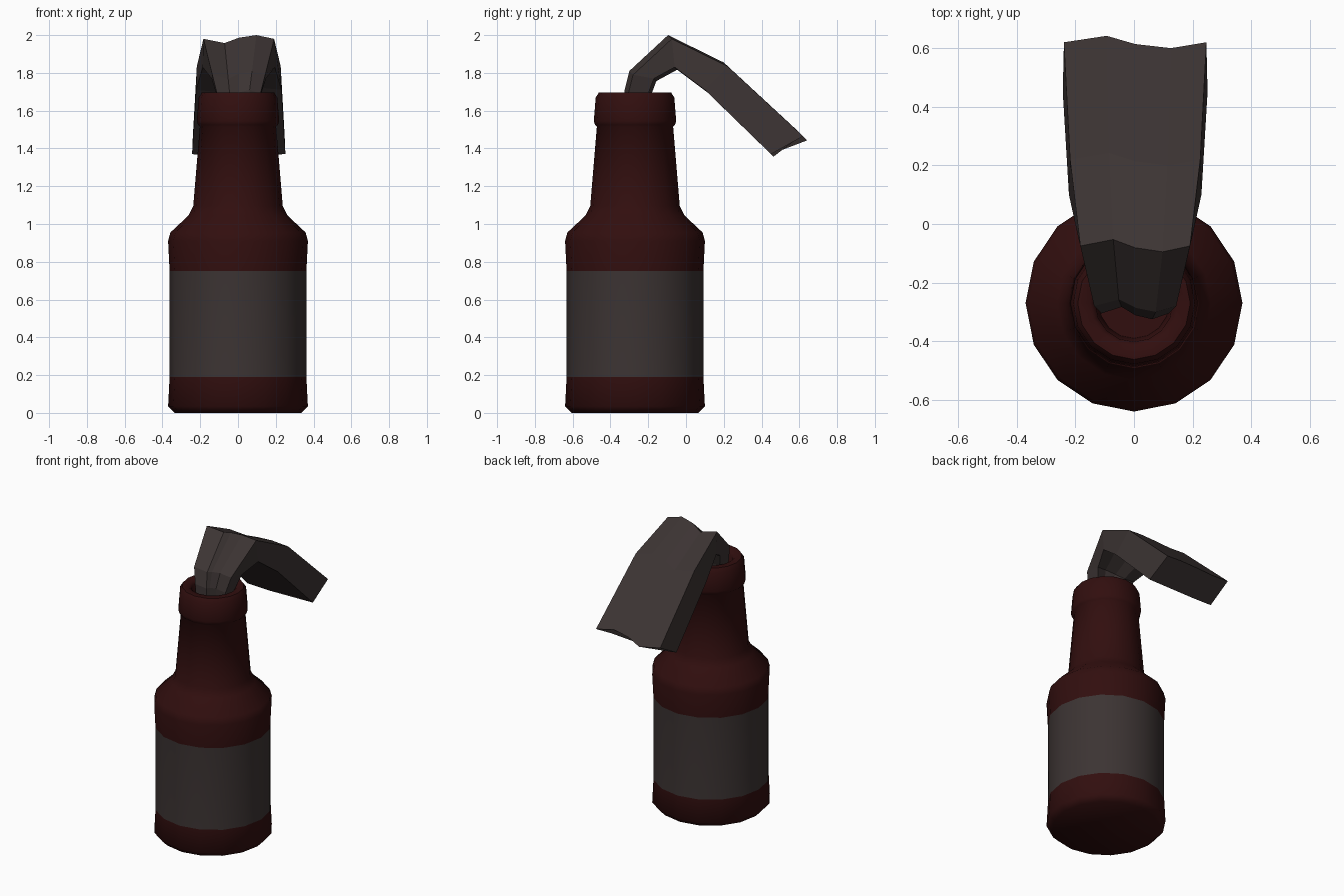
import bpy, bmesh, math
from mathutils import Vector

cube = bpy.data.objects.get("Cube")
if cube:
    bpy.data.objects.remove(cube, do_unlink=True)


def make_material(name, rgb):
    m = bpy.data.materials.new(name)
    m.use_nodes = True
    m.diffuse_color = (*rgb, 1)
    bsdf = m.node_tree.nodes["Principled BSDF"]
    bsdf.inputs["Base Color"].default_value = (*rgb, 1)
    bsdf.inputs["Roughness"].default_value = 0.8
    return m


glass = make_material("dark red glass", (0.031, 0.0045, 0.0045))
cloth = make_material("grey brown cloth", (0.045, 0.034, 0.033))


def loft(name, rings, materials):
    """Skin a list of closed rings and cap both ends."""
    bm = bmesh.new()
    loops = [[bm.verts.new(p) for p in ring] for ring in rings]
    n = len(loops[0])
    for a, b in zip(loops, loops[1:]):
        for i in range(n):
            j = (i + 1) % n
            bm.faces.new((a[i], a[j], b[j], b[i]))
    bm.faces.new(loops[0])
    bm.faces.new(loops[-1])
    bmesh.ops.recalc_face_normals(bm, faces=bm.faces)
    me = bpy.data.meshes.new(name)
    bm.to_mesh(me)
    bm.free()
    for m in materials:
        me.materials.append(m)
    ob = bpy.data.objects.new(name, me)
    bpy.context.collection.objects.link(ob)
    return ob


# Bottle: turned profile (radius, height), including lip and open mouth
SIDES, CENTRE_Y = 16, -0.27
profile = [(0.335, 0.0), (0.37, 0.035), (0.362, 0.19), (0.362, 0.75),
           (0.37, 0.91), (0.358, 0.955), (0.262, 1.045), (0.237, 1.095),
           (0.202, 1.515), (0.212, 1.525), (0.218, 1.545), (0.208, 1.67),
           (0.192, 1.695), (0.150, 1.695), (0.132, 1.675), (0.12, 1.45)]
angles = [2 * math.pi * i / SIDES for i in range(SIDES)]
bottle = loft("bottle", [[(r * math.cos(a), CENTRE_Y + r * math.sin(a), z)
                          for a in angles] for r, z in profile], [glass, cloth])

# Label: the band of side faces between two heights
for f in bottle.data.polygons:
    f.material_index = 1 if 0.2 < f.center.z < 0.74 else 0

bpy.context.view_layer.objects.active = bottle
bottle.select_set(True)
bpy.ops.object.shade_smooth_by_angle(angle=math.radians(50))
bottle.select_set(False)

# Rag: folded cloth; each station is outer (y, z), inner (y, z), half width
stations = [((-0.30, 1.48), (-0.21, 1.48), 0.10),
            ((-0.305, 1.69), (-0.20, 1.69), 0.115),
            ((-0.28, 1.79), (-0.17, 1.77), 0.14),
            ((-0.075, 1.98), (-0.06, 1.83), 0.187),
            ((0.22, 1.835), (0.10, 1.71), 0.222),
            ((0.62, 1.465), (0.45, 1.37), 0.243)]
# Creases across the width: (fraction of half width, displacement)
creases = [(-1, 0.0), (-0.4, -0.022), (0, 0.006), (0.5, 0.02), (1, 0.0)]

rings = []
for outer, inner, half in stations:
    top = [(0.004 + u * half, outer[0] - w, outer[1] + w) for u, w in creases]
    under = [(0.004 + u * (half + 0.004), inner[0] - w * 0.6, inner[1] + w * 0.6)
             for u, w in reversed(creases)]
    rings.append(top + under)
loft("rag", rings, [cloth])
